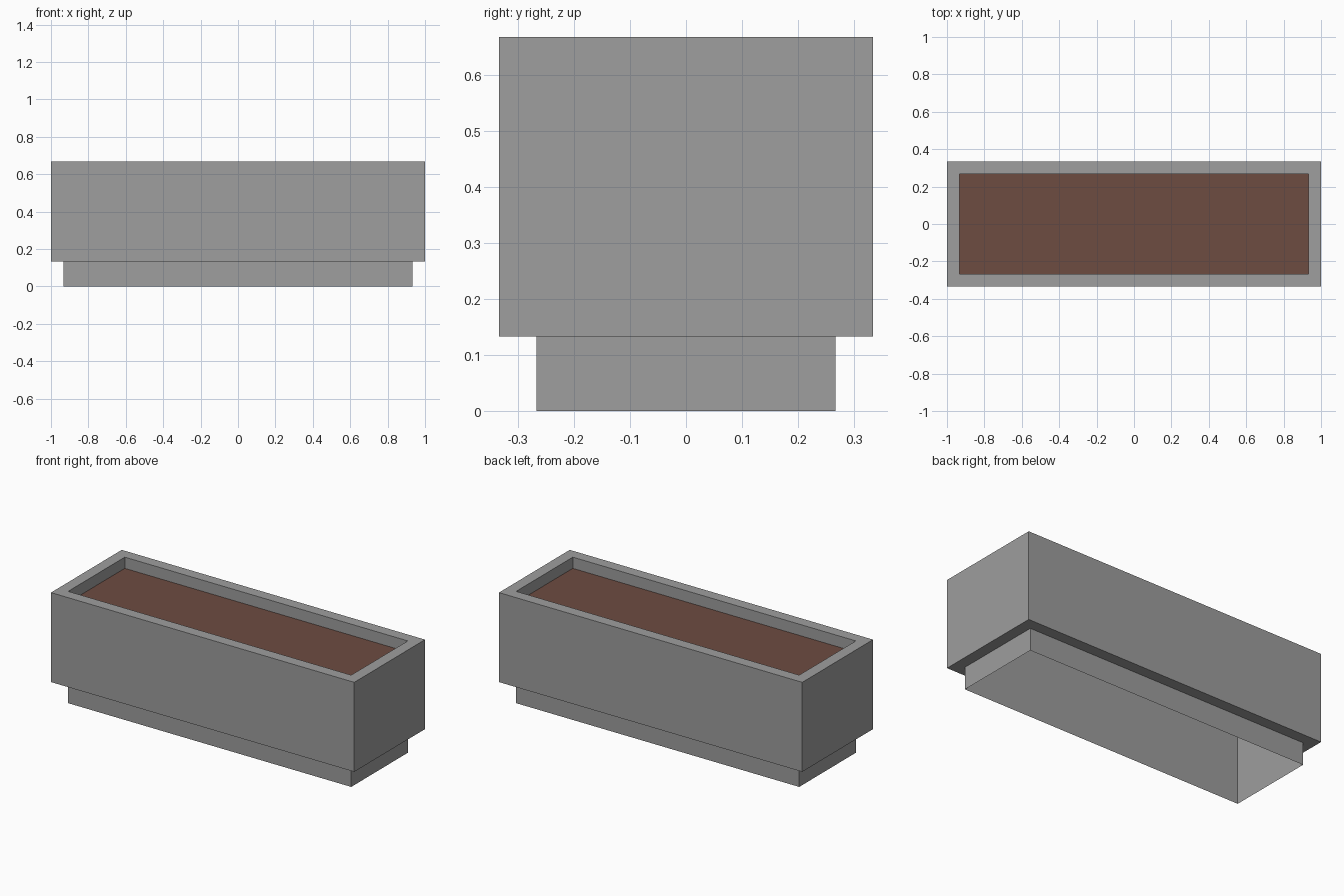
import bpy, bmesh

if "Cube" in bpy.data.objects:
    bpy.data.objects.remove(bpy.data.objects["Cube"])

OX, OY = 1.0, 1 / 3            # outer half sizes
IX, IY = OX - 1 / 15, OY - 1 / 15   # opening and plinth half sizes
Z_BASE, Z_SOIL, Z_TOP = 2 / 15, 0.6, 2 / 3


def material(name, color):
    m = bpy.data.materials.new(name)
    m.diffuse_color = (*color, 1)
    m.use_nodes = True
    m.node_tree.nodes["Principled BSDF"].inputs["Base Color"].default_value = m.diffuse_color
    return m


def ring(bm, hx, hy, z):
    return [bm.verts.new((sx * hx, sy * hy, z))
            for sx, sy in ((-1, -1), (1, -1), (1, 1), (-1, 1))]


def bridge(bm, a, b):
    for i in range(4):
        j = (i + 1) % 4
        bm.faces.new((a[i], a[j], b[j], b[i]))


def finish(bm, name, mat):
    me = bpy.data.meshes.new(name)
    bm.to_mesh(me)
    bm.free()
    me.materials.append(mat)
    ob = bpy.data.objects.new(name, me)
    bpy.context.collection.objects.link(ob)


concrete = material("concrete grey", (0.342, 0.342, 0.342))
earth = material("soil brown", (0.153, 0.072, 0.053))

# planter walls: thick rectangular tube, open at top and bottom
bm = bmesh.new()
loops = [ring(bm, *p) for p in ((OX, OY, Z_BASE), (OX, OY, Z_TOP),
                                (IX, IY, Z_TOP), (IX, IY, Z_BASE))]
for k in range(4):
    bridge(bm, loops[k], loops[(k + 1) % 4])
finish(bm, "planter_walls", concrete)

# recessed plinth: thin open skirt
bm = bmesh.new()
bridge(bm, ring(bm, IX, IY, 0), ring(bm, IX, IY, Z_BASE))
finish(bm, "plinth", concrete)

# soil sheet set below the rim
bm = bmesh.new()
bm.faces.new(ring(bm, IX, IY, Z_SOIL))
finish(bm, "soil", earth)
